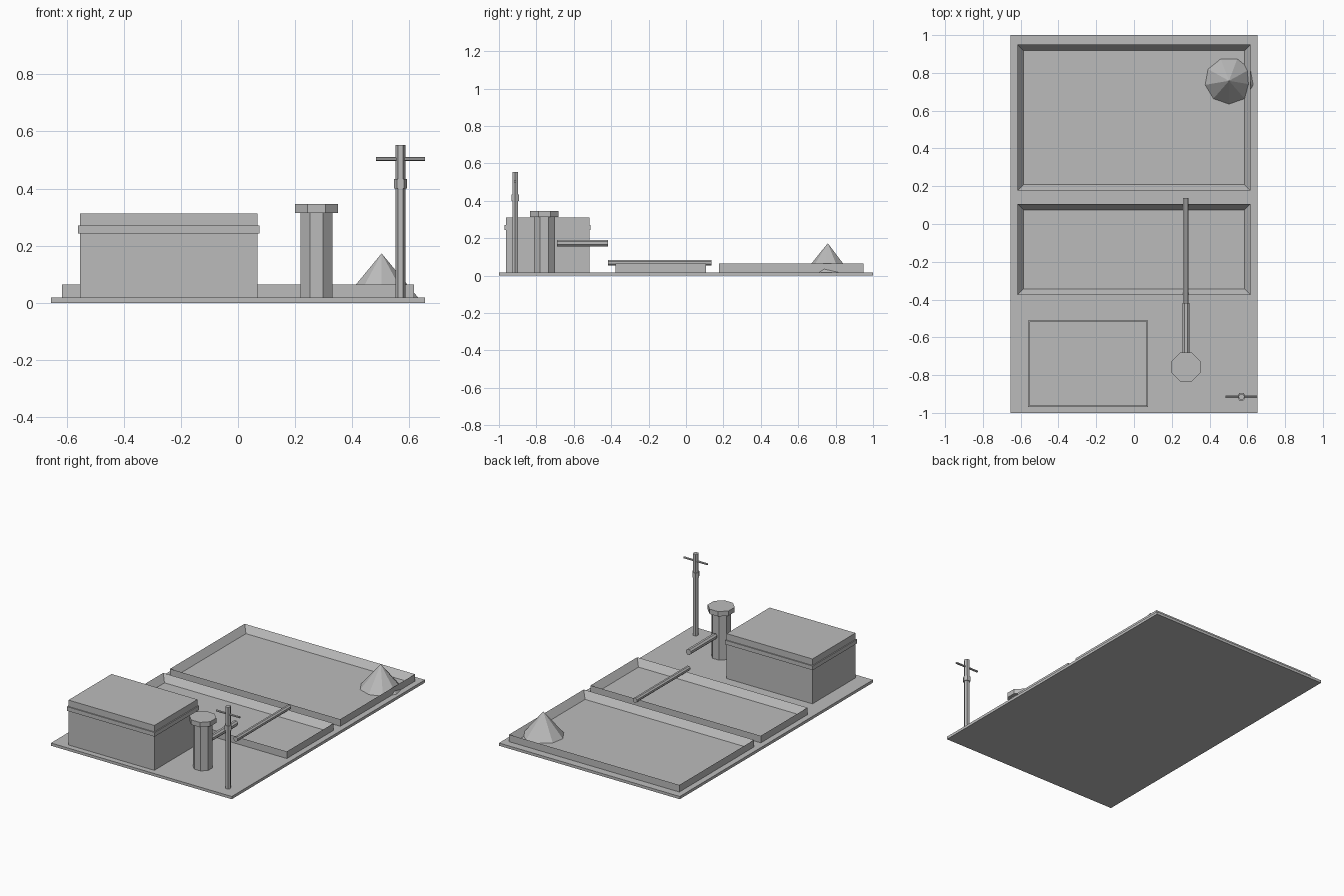
import bpy, bmesh
from math import pi
from mathutils import Matrix, Vector

cube = bpy.data.objects.get("Cube")
if cube:
    bpy.data.objects.remove(cube)

grey = bpy.data.materials.new("plain grey")
grey.use_nodes = True
colour = (0.5, 0.5, 0.5, 1)
grey.diffuse_color = colour
grey.node_tree.nodes["Principled BSDF"].inputs["Base Color"].default_value = colour

GROUND = 0.018


def finish(name, bm):
    bmesh.ops.recalc_face_normals(bm, faces=bm.faces)
    mesh = bpy.data.meshes.new(name)
    bm.to_mesh(mesh)
    bm.free()
    mesh.materials.append(grey)
    ob = bpy.data.objects.new(name, mesh)
    bpy.context.collection.objects.link(ob)
    return ob


def box_mesh(low, high):
    low, high = Vector(low), Vector(high)
    matrix = Matrix.Translation((low + high) / 2) @ Matrix.Diagonal((*(high - low), 1))
    bm = bmesh.new()
    bmesh.ops.create_cube(bm, size=1, matrix=matrix)
    return bm


def box(name, low, high):
    return finish(name, box_mesh(low, high))


def rod(name, start, end, radius, sides, turn=0.0, tip=None):
    """Prism or cone between two points."""
    start, end = Vector(start), Vector(end)
    axis = end - start
    bm = bmesh.new()
    matrix = (Matrix.Translation((start + end) / 2)
              @ axis.to_track_quat("Z", "Y").to_matrix().to_4x4()
              @ Matrix.Rotation(turn, 4, "Z"))
    bmesh.ops.create_cone(bm, cap_ends=True, segments=sides, radius1=radius,
                          radius2=radius if tip is None else tip,
                          depth=axis.length, matrix=matrix)
    return finish(name, bm)


def basin(name, y0, y1, half=0.617, wall=0.045, top=0.064):
    """Open rectangular pit with a raised rim and a floor at ground level."""
    bm = box_mesh((-half, y0, GROUND), (half, y1, top))
    lid = max(bm.faces, key=lambda f: f.calc_center_median().z)
    bmesh.ops.inset_region(bm, faces=[lid], thickness=wall)
    bmesh.ops.translate(bm, verts=lid.verts, vec=(0, 0, GROUND + 0.002 - top))
    return finish(name, bm)


# Ground slab and basins
box("ground_slab", (-0.655, -1, 0), (0.655, 1, GROUND))
basin("large_basin", 0.177, 0.95)
basin("small_basin", -0.376, 0.107)

# Pile of material, partly buried in the basin rim
pile = rod("material_pile", (0, 0, GROUND), (0, 0, 0.173), 0.13, 9, 0, 0)
pile.data.transform(Matrix.Translation((0.503, 0.758, 0)) @ Matrix.Diagonal((1, 0.96, 1, 1)))

# Building with eave band
box("building_walls", (-0.554, -0.963, GROUND), (0.068, -0.517, 0.312))
box("eave_band", (-0.561, -0.97, 0.243), (0.075, -0.51, 0.27))

# Octagonal tank and its cap
tx, ty = 0.275, -0.757
rod("tank_body", (tx, ty, GROUND), (tx, ty, 0.315), 0.06, 8, pi / 8)
rod("tank_cap", (tx, ty, 0.314), (tx, ty, 0.346), 0.082, 8, pi / 8)

# Pipes
rod("upper_pipe", (tx, -0.69, 0.174), (tx, -0.417, 0.174), 0.019, 8, pi / 8)
rod("lower_pipe", (tx, -0.417, 0.069), (tx, 0.137, 0.069), 0.016, 8, pi / 8)

# Utility pole
px, py = 0.569, -0.914
rod("pole", (px, py, GROUND), (px, py, 0.553), 0.017, 6, pi / 2)
rod("pole_collar", (px, py, 0.4), (px, py, 0.433), 0.023, 6, pi / 2)
rod("pole_crossarm", (px - 0.085, py, 0.503), (px + 0.085, py, 0.503), 0.007, 6)
